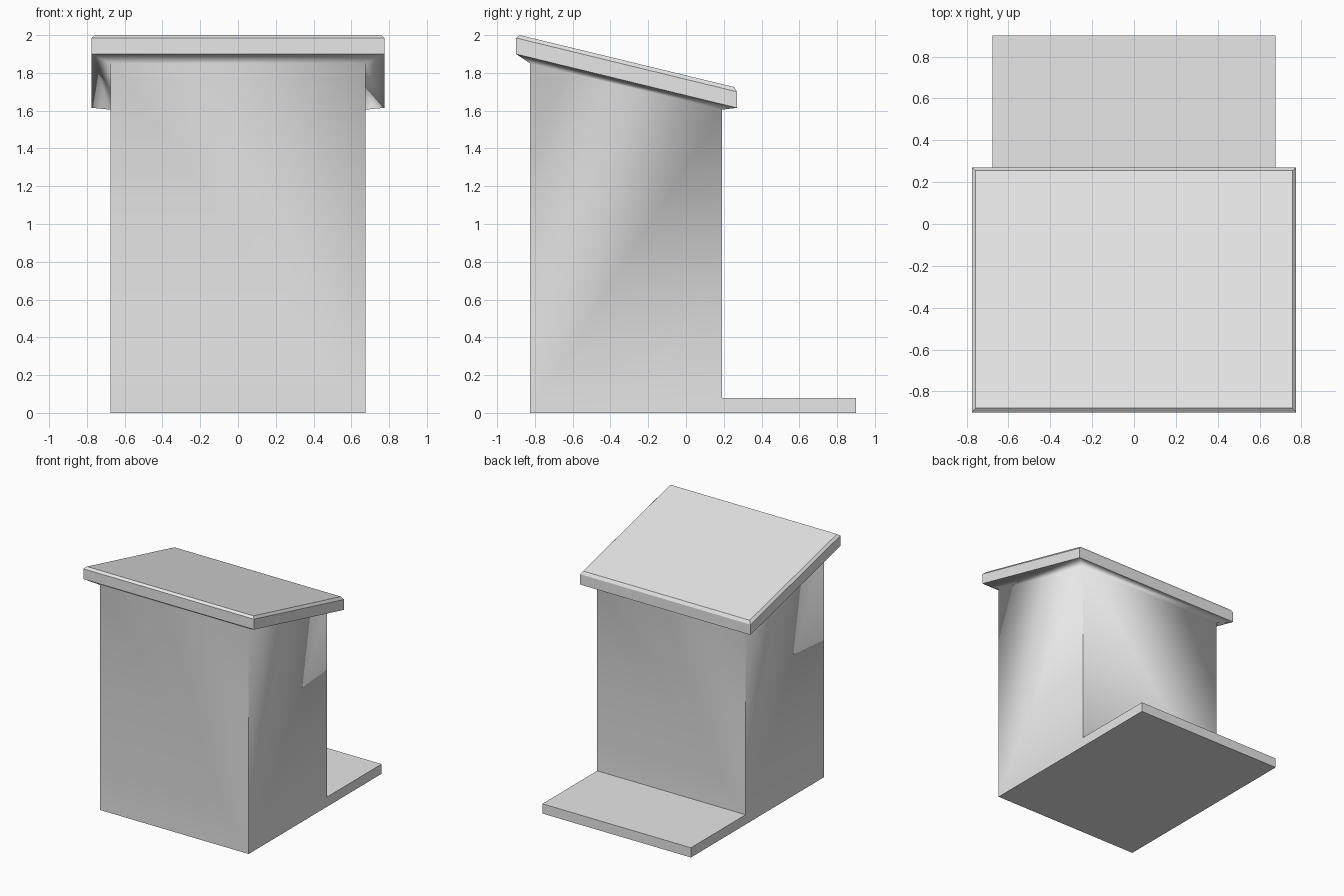
import bpy, bmesh, math

if "Cube" in bpy.data.objects:
    bpy.data.objects.remove(bpy.data.objects["Cube"])

grey = bpy.data.materials.new("light_grey")
grey.diffuse_color = (0.8, 0.8, 0.8, 1)
grey.use_nodes = True
grey.node_tree.nodes["Principled BSDF"].inputs["Base Color"].default_value = grey.diffuse_color


def ring(bm, hx, front, back):
    """Four vertices: a sloping rectangle from front (y, z) to back (y, z)."""
    return [bm.verts.new(p) for p in ((-hx, *front), (hx, *front),
                                      (hx, *back), (-hx, *back))]


def bridge(bm, a, b):
    n = len(a)
    for i in range(n):
        j = (i + 1) % n
        bm.faces.new((a[i], a[j], b[j], b[i]))


def finish(bm, name):
    bmesh.ops.recalc_face_normals(bm, faces=bm.faces[:])
    mesh = bpy.data.meshes.new(name)
    bm.to_mesh(mesh)
    bm.free()
    mesh.materials.append(grey)
    obj = bpy.data.objects.new(name, mesh)
    bpy.context.collection.objects.link(obj)
    return obj


RIM_FRONT, RIM_BACK = (-0.90, 1.90), (0.27, 1.615)

# Body and rear step: one L-shaped side profile, flared out under the lid
bm = bmesh.new()
profile = [(-0.825, 0), (0.90, 0), (0.90, 0.08), (0.19, 0.08),
           (0.19, 1.605), (-0.825, 1.85)]
left = [bm.verts.new((-0.675, y, z)) for y, z in profile]
right = [bm.verts.new((0.675, y, z)) for y, z in profile]
bm.faces.new(left)
bm.faces.new(right)
for i in range(6):
    if i != 4:                       # the sloping top stays open for the flare
        j = (i + 1) % 6
        bm.faces.new((left[i], left[j], right[j], right[i]))
neck = [left[5], right[5], right[4], left[4]]
rim = ring(bm, 0.775, RIM_FRONT, RIM_BACK)
bridge(bm, neck, rim)
body = finish(bm, "body_with_step")

# Smooth blend from the body into the flare, crisp corners elsewhere
bpy.context.view_layer.objects.active = body
body.select_set(True)
bpy.ops.object.shade_smooth_by_angle(angle=math.radians(85))
weighted = body.modifiers.new("weighted_normals", 'WEIGHTED_NORMAL')
weighted.keep_sharp = True

# Sloping lid with a chamfered top edge
bm = bmesh.new()
rings = [ring(bm, 0.775, RIM_FRONT, RIM_BACK),
         ring(bm, 0.775, (-0.90, 1.985), (0.27, 1.70)),
         ring(bm, 0.757, (-0.88, 2.0), (0.255, 1.725))]
for a, b in zip(rings, rings[1:]):
    bridge(bm, a, b)
bm.faces.new(rings[0])
bm.faces.new(rings[-1])
finish(bm, "sloping_lid")
